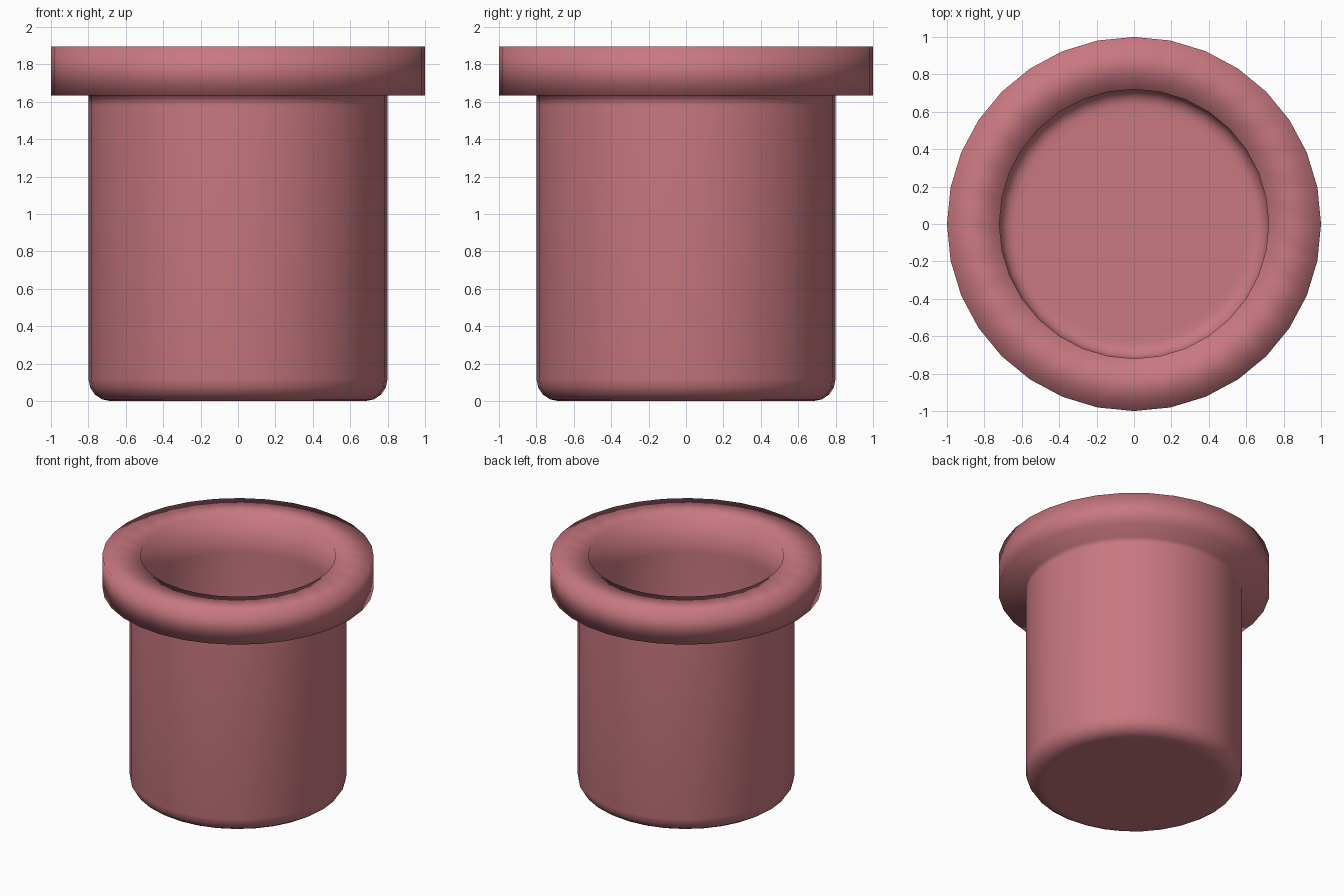
import bpy
import bmesh
from math import cos, sin, pi

if "Cube" in bpy.data.objects:
    bpy.data.objects.remove(bpy.data.objects["Cube"], do_unlink=True)

SIDES = 32
TOP, RIM_BOTTOM, COLLAR = 1.895, 1.635, 1.58
RIM_R, OUTER_R, INNER_R = 1.0, 0.8, 0.72
FLOOR = 0.08


def make_material(name, colour):
    mat = bpy.data.materials.new(name)
    mat.use_nodes = True
    mat.diffuse_color = colour
    mat.node_tree.nodes["Principled BSDF"].inputs["Base Color"].default_value = colour
    return mat


def rounded_corner(radius, base, bevel, steps=4):
    """Quarter arc from the floor up to the wall, as (radius, height) pairs."""
    angles = [pi / 2 * i / steps for i in range(steps + 1)]
    return [(radius - bevel + bevel * sin(a), base + bevel - bevel * cos(a))
            for a in angles]


def lathe(name, profile, mat):
    """Turn a profile around z and close both ends with flat discs."""
    bm = bmesh.new()
    rings = [[bm.verts.new((r * cos(2 * pi * i / SIDES), r * sin(2 * pi * i / SIDES), z))
              for i in range(SIDES)] for r, z in profile]
    for low, high in zip(rings, rings[1:]):
        for i in range(SIDES):
            j = (i + 1) % SIDES
            bm.faces.new((low[i], low[j], high[j], high[i]))
    bm.faces.new(rings[0][::-1])
    bm.faces.new(rings[-1])
    for face in bm.faces:
        face.smooth = True
    mesh = bpy.data.meshes.new(name)
    bm.to_mesh(mesh)
    bm.free()
    mesh.materials.append(mat)
    obj = bpy.data.objects.new(name, mesh)
    bpy.context.collection.objects.link(obj)
    return obj


clay = make_material("rose clay", (0.578, 0.188, 0.216, 1.0))

# Outer wall, overhanging rim, then inner wall down to the inside floor
outer = [(0.65, 0.0)] + rounded_corner(OUTER_R, 0.0, 0.12)
outer += [(OUTER_R, COLLAR), (OUTER_R, RIM_BOTTOM)]
rim = [(RIM_R, RIM_BOTTOM), (RIM_R, TOP), (INNER_R, TOP)]
inner = [(INNER_R, COLLAR)] + rounded_corner(INNER_R, FLOOR, 0.08)[::-1]
inner += [(0.6, FLOOR)]
lathe("flower_pot", outer + rim + inner, clay)
